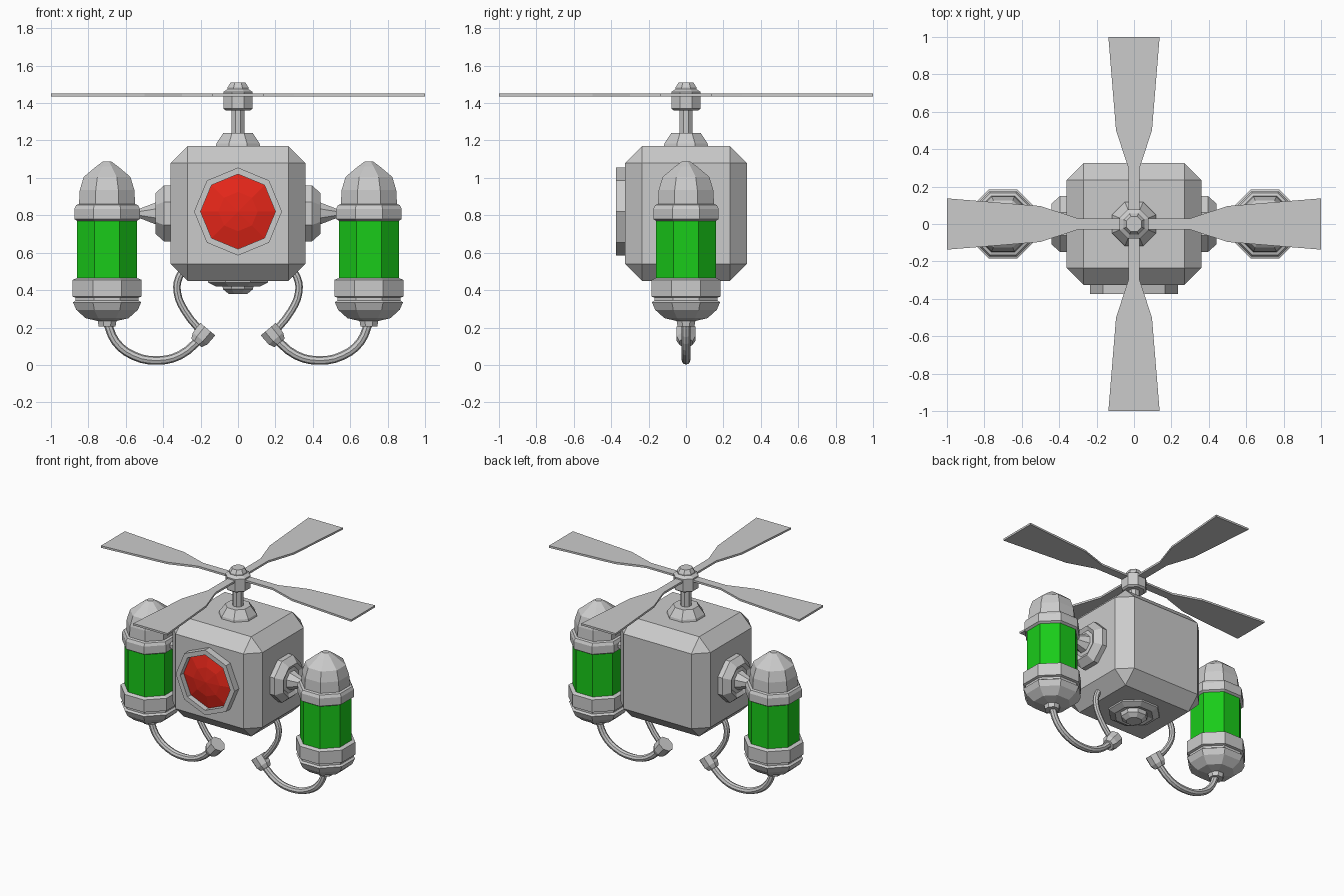
import bpy, bmesh, math
from mathutils import Matrix, Vector

if "Cube" in bpy.data.objects:
    bpy.data.objects.remove(bpy.data.objects["Cube"])


def make_mat(name, color):
    m = bpy.data.materials.new(name)
    m.diffuse_color = color
    m.use_nodes = True
    m.node_tree.nodes["Principled BSDF"].inputs["Base Color"].default_value = m.diffuse_color
    return m


RED = make_mat("red", (0.8, 0.02, 0.01, 1))
GREEN = make_mat("green", (0.01, 0.6, 0.01, 1))


def finish(name, bm, mat=None):
    bmesh.ops.recalc_face_normals(bm, faces=bm.faces)
    me = bpy.data.meshes.new(name)
    bm.to_mesh(me)
    bm.free()
    if mat:
        me.materials.append(mat)
    ob = bpy.data.objects.new(name, me)
    bpy.context.collection.objects.link(ob)
    return ob


def lathe(name, profile, origin=(0, 0, 0), axis=(0, 0, 1), mat=None, flats=True, closed=False):
    """Eight-sided turned part; profile is (radius, height along axis)."""
    bm = bmesh.new()
    k = 1 / math.cos(math.pi / 8) if flats else 1
    off = math.pi / 8 if flats else 0
    rings = [[bm.verts.new((r * k * math.cos(off + i * math.pi / 4),
                            r * k * math.sin(off + i * math.pi / 4), h))
              for i in range(8)] for r, h in profile]
    pairs = list(zip(rings, rings[1:]))
    if closed:
        pairs.append((rings[-1], rings[0]))
    for a, b in pairs:
        for i in range(8):
            j = (i + 1) % 8
            bm.faces.new((a[i], a[j], b[j], b[i]))
    if not closed:
        bm.faces.new(rings[0])
        bm.faces.new(rings[-1])
    rot = Vector((0, 0, 1)).rotation_difference(Vector(axis)).to_matrix().to_4x4()
    bm.transform(Matrix.Translation(origin) @ rot)
    return finish(name, bm, mat)


def tube(name, points, radius):
    cu = bpy.data.curves.new(name, 'CURVE')
    cu.dimensions = '3D'
    cu.bevel_depth = radius
    cu.bevel_resolution = 2
    cu.resolution_u = 3
    cu.use_fill_caps = True
    sp = cu.splines.new('BEZIER')
    sp.bezier_points.add(len(points) - 1)
    for p, (x, z) in zip(sp.bezier_points, points):
        p.co = (x, 0, z)
        p.handle_left_type = p.handle_right_type = 'AUTO'
    sp.use_smooth = False
    ob = bpy.data.objects.new(name, cu)
    bpy.context.collection.objects.link(ob)
    return ob


# chamfered body
bm = bmesh.new()
bmesh.ops.create_cube(bm, size=1)
bm.transform(Matrix.Translation((0, 0, 0.81)) @ Matrix.Diagonal((0.72, 0.65, 0.72, 1)))
bmesh.ops.bevel(bm, geom=bm.edges[:], offset=0.09, segments=1, affect='EDGES')
finish("body", bm)

# front lens with its rim
lathe("lens_rim", [(0.2, 0.31), (0.235, 0.31), (0.235, 0.375), (0.2, 0.375)],
      (0, 0, 0.82), (0, -1, 0), flats=False, closed=True)
lathe("lens", [(0.2, 0.32), (0.2, 0.335), (0.105, 0.36), (0.002, 0.37)],
      (0, 0, 0.82), (0, -1, 0), RED, flats=False)

# bottom port
lathe("bottom_port", [(0.165, -0.47), (0.16, -0.44), (0.12, -0.42), (0.085, -0.432),
                      (0.08, -0.405), (0.05, -0.38)], axis=(0, 0, -1))

# rotor mast and hub
lathe("mast_collar", [(0.12, 1.16), (0.115, 1.185), (0.078, 1.24), (0.04, 1.24)])
lathe("mast", [(0.035, 1.2), (0.035, 1.38)])
lathe("rotor_hub", [(0.065, 1.36), (0.078, 1.37), (0.078, 1.46), (0.055, 1.475),
                    (0.055, 1.485), (0.04, 1.51)])

# four rotor blades
outline = [(0.0, 0.03), (0.3, 0.03), (0.5, 0.096), (1.0, 0.137)]
outline += [(x, -y) for x, y in reversed(outline)]
for n in range(4):
    bm = bmesh.new()
    f = bm.faces.new([bm.verts.new((x, y, 1.436)) for x, y in outline])
    ext = bmesh.ops.extrude_face_region(bm, geom=[f])
    bmesh.ops.translate(bm, vec=(0, 0, 0.014),
                        verts=[v for v in ext["geom"] if isinstance(v, bmesh.types.BMVert)])
    bm.transform(Matrix.Rotation(n * math.pi / 2, 4, 'Z'))
    finish(f"rotor_blade_{n + 1}", bm)

# side sockets, tanks, hoses: mirrored left and right
for side, s in (("left", -1), ("right", 1)):
    lathe(f"{side}_socket", [(0.15, 0.34), (0.15, 0.395), (0.11, 0.44), (0.085, 0.425),
                             (0.062, 0.43), (0.045, 0.475), (0.012, 0.56)],
          (0, 0, 0.81), (s, 0, 0))
    c = (s * 0.70, 0, 0)
    lathe(f"{side}_tank_top", [(0.16, 0.77), (0.175, 0.78), (0.175, 0.835), (0.165, 0.855),
                               (0.15, 0.86), (0.146, 0.935), (0.125, 1.005), (0.06, 1.06),
                               (0.022, 1.088)], c)
    lathe(f"{side}_tank_glass", [(0.16, 0.45), (0.16, 0.785)], c, mat=GREEN)
    lathe(f"{side}_tank_base", [(0.045, 0.205), (0.05, 0.235), (0.115, 0.25), (0.165, 0.295),
                                (0.182, 0.335), (0.168, 0.345), (0.168, 0.36), (0.184, 0.365),
                                (0.184, 0.455), (0.16, 0.465)], c)
    tube(f"{side}_tank_hose", [(s * x, z) for x, z in (
        (0.70, 0.23), (0.655, 0.125), (0.56, 0.05), (0.43, 0.024), (0.31, 0.052), (0.20, 0.14))], 0.023)
    tube(f"{side}_body_hose", [(s * x, z) for x, z in (
        (0.27, 0.53), (0.315, 0.47), (0.325, 0.39), (0.285, 0.29), (0.19, 0.17))], 0.02)
    lathe(f"{side}_hose_joint", [(0.036, 0), (0.05, 0.03), (0.052, 0.095)],
          (s * 0.222, 0, 0.118), Vector((-s * 0.64, 0, 0.77)))
